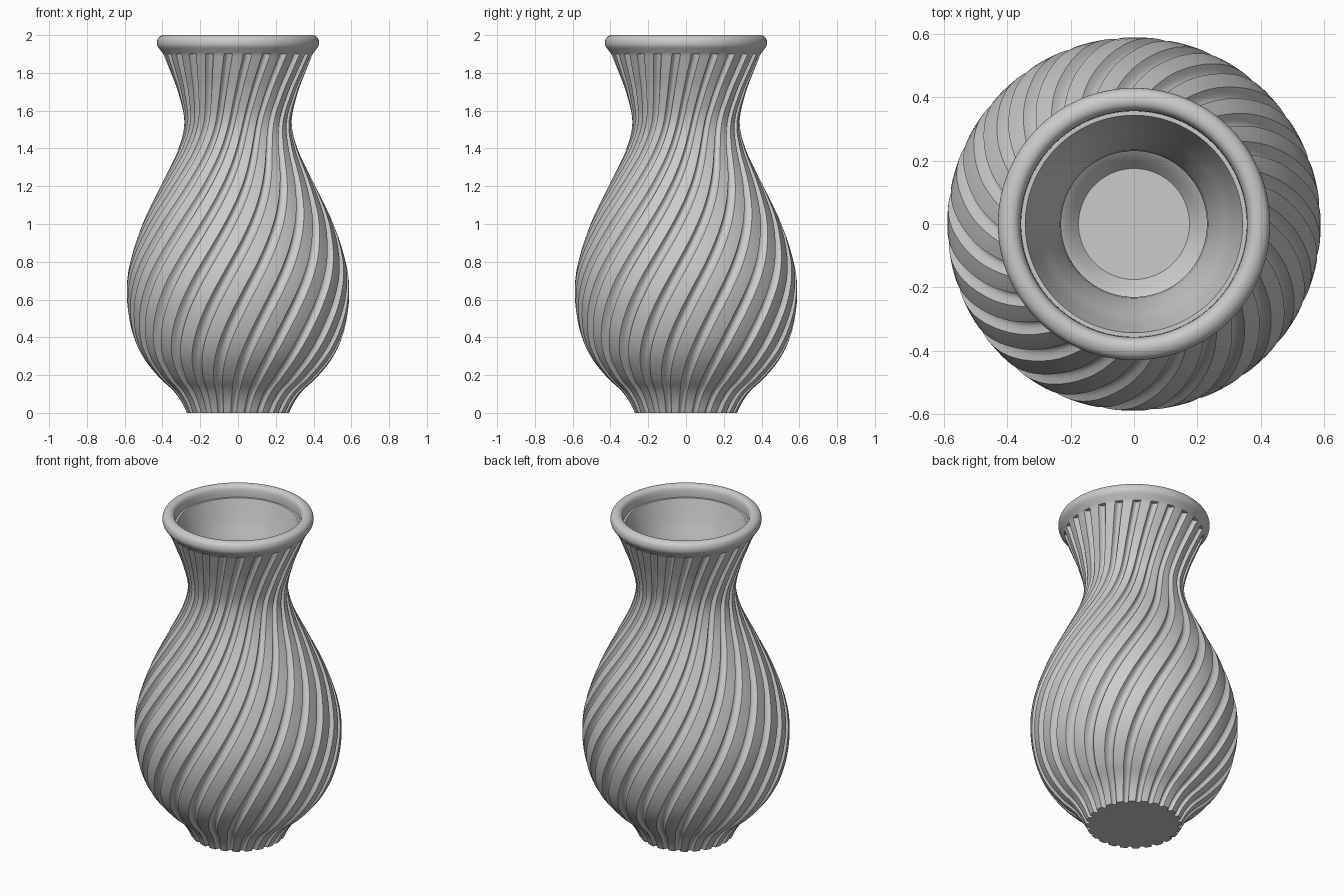
import bpy
import bmesh
import math

if "Cube" in bpy.data.objects:
    bpy.data.objects.remove(bpy.data.objects["Cube"], do_unlink=True)

RIBS = 24
STEPS = 18                      # columns per rib and groove
COLS = RIBS * STEPS
SLOT_TOP = 1.9

clay = bpy.data.materials.new("grey_clay")
clay.use_nodes = True
clay.diffuse_color = (0.6, 0.6, 0.6, 1)
clay.node_tree.nodes["Principled BSDF"].inputs["Base Color"].default_value = (0.6, 0.6, 0.6, 1)


def smooth_curve(points, steps):
    """Catmull-Rom curve through (radius, height) points."""
    pts = [points[0]] + points + [points[-1]]
    out = []
    for a, b, c, d in zip(pts, pts[1:], pts[2:], pts[3:]):
        for i in range(steps):
            t = i / steps
            out.append(tuple(
                0.5 * (2 * q + (r - p) * t + (2 * p - 5 * q + 4 * r - s) * t ** 2
                       + (3 * q - p - 3 * r + s) * t ** 3)
                for p, q, r, s in zip(a, b, c, d)))
    return out + [points[-1]]


def groove(k):
    """Groove depth, 0 to 1, at column k: a rounded channel between ribs."""
    u = abs(k % STEPS - STEPS / 2) / 4
    return max(0.0, 1 - u ** 2.5)


def turn(z):
    """A quarter turn over the height, gentler at the foot and the mouth."""
    t = z / 2
    return math.pi / 4 * (t + t * t * (3 - 2 * t))


def make_ring(bm, r, z, depth=0.0):
    ring = []
    start = -math.pi / 2 + turn(z) - turn(SLOT_TOP)
    for k in range(COLS):
        a = start + k * math.tau / COLS
        rad = r - depth * groove(k)
        ring.append(bm.verts.new((rad * math.cos(a), rad * math.sin(a), z)))
    return ring


def finish(name, bm, rings):
    """Bridge the rings, close the last one and make a smooth object."""
    for low, high in zip(rings, rings[1:]):
        for k in range(COLS):
            n = (k + 1) % COLS
            bm.faces.new((low[k], low[n], high[n], high[k]))
    bm.faces.new(rings[-1])
    bmesh.ops.remove_doubles(bm, verts=bm.verts, dist=1e-5)
    mesh = bpy.data.meshes.new(name)
    bm.to_mesh(mesh)
    bm.free()
    mesh.materials.append(clay)
    obj = bpy.data.objects.new(name, mesh)
    bpy.context.collection.objects.link(obj)
    bpy.ops.object.select_all(action='DESELECT')
    obj.select_set(True)
    bpy.context.view_layer.objects.active = obj
    bpy.ops.object.shade_smooth_by_angle(angle=math.radians(30))


# Outside of the body, from the foot to the top of the flutes
outer = [(0.27, 0), (0.3, 0.06), (0.345, 0.12), (0.42, 0.19), (0.505, 0.3), (0.56, 0.43),
         (0.588, 0.6), (0.575, 0.78), (0.505, 1.0), (0.41, 1.2), (0.318, 1.39),
         (0.284, 1.54), (0.315, 1.69), (0.355, 1.8), (0.395, SLOT_TOP)]

# Rounded lip, from the top of the flutes over to an inner ledge
lip = [(0.395, SLOT_TOP), (0.412, 1.922), (0.426, 1.942), (0.429, 1.965),
       (0.421, 1.987), (0.402, 1.999), (0.382, 2.0), (0.366, 1.99), (0.358, 1.968),
       (0.356, 1.93)]

# Hollow inside, from the ledge down to the floor
inner = [(0.343, 1.93), (0.305, 1.8), (0.265, 1.69), (0.23, 1.54), (0.265, 1.39),
         (0.355, 1.2), (0.45, 1.0), (0.52, 0.78), (0.535, 0.6), (0.505, 0.43),
         (0.44, 0.3), (0.33, 0.2), (0.23, 0.14), (0.175, 0.08)]

# Vase: twisted flutes that stop in square ends below a plain lip
bm = bmesh.new()
rings = [make_ring(bm, r, z, 0.012 + 0.03 * r) for r, z in smooth_curve(outer, 5)]
rings += [make_ring(bm, r, z) for r, z in smooth_curve(lip, 3) + smooth_curve(inner, 4)]
bm.faces.new(rings[0][::-1])
finish("fluted_vase", bm, rings)

# Small raised disc in the middle of the floor
bm = bmesh.new()
finish("floor_disc", bm, [make_ring(bm, 0.043, z) for z in (0.08, 0.083)])
